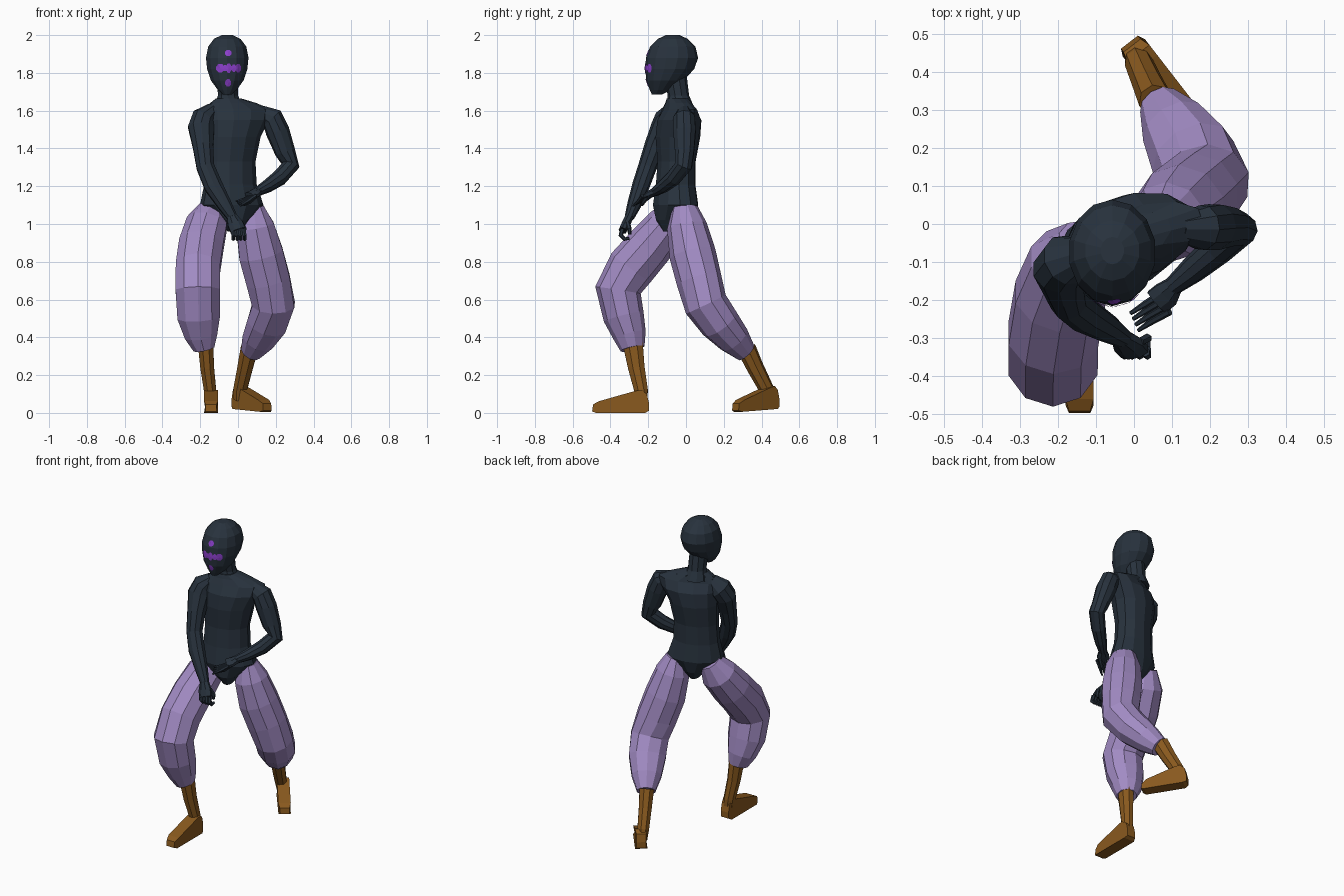
import bpy, bmesh, math
from mathutils import Vector
from mathutils.bvhtree import BVHTree


def material(name, rgb):
    m = bpy.data.materials.new(name)
    m.diffuse_color = (*rgb, 1)
    return m


SLATE = material("dark slate", (0.021, 0.032, 0.047))
LILAC = material("lilac cloth", (0.36, 0.26, 0.55))
BROWN = material("brown leather", (0.25, 0.10, 0.013))
VIOLET = material("bright violet", (0.26, 0.05, 0.60))


def finish(name, bm, mat):
    bmesh.ops.recalc_face_normals(bm, faces=bm.faces)
    me = bpy.data.meshes.new(name)
    bm.to_mesh(me)
    bm.free()
    me.materials.append(mat)
    ob = bpy.data.objects.new(name, me)
    bpy.context.collection.objects.link(ob)
    return ob


def loft(name, rings, mat, side=(1, 0, 0), sides=10, level=False):
    """Tube through rings (x, y, z, side radius, depth radius)."""
    bm = bmesh.new()
    pts = [Vector(r[:3]) for r in rings]
    loops = []
    for i, r in enumerate(rings):
        t = pts[min(i + 1, len(pts) - 1)] - pts[max(i - 1, 0)]
        t = Vector((0, 0, 1)) if level else t.normalized()
        s = Vector(side)
        s = (s - t * s.dot(t)).normalized()
        f = t.cross(s)
        loop = []
        for k in range(sides):
            a = 2 * math.pi * (k + 0.5) / sides
            loop.append(bm.verts.new(pts[i] + 1.03 * (s * r[3] * math.cos(a) + f * r[4] * math.sin(a))))
        loops.append(loop)
    for a, b in zip(loops, loops[1:]):
        for k in range(sides):
            n = (k + 1) % sides
            bm.faces.new((a[k], a[n], b[n], b[k]))
    bm.faces.new(loops[0])
    bm.faces.new(loops[-1])
    return finish(name, bm, mat)


def foot(name, heel, toe, length):
    """Side profile of a shoe, extruded across its width and narrowed at both ends."""
    profile = [(0, 0.012), (0, 0.05), (0.012, 0.1), (0.04, 0.122),
               (0.075, 0.115), (0.255, 0.062), (0.285, 0.045), (0.29, 0.008), (0.27, 0), (0.02, 0)]
    heel, toe = Vector(heel), Vector(toe)
    d = (toe - heel).normalized()
    s = Vector((-d.y, d.x, 0)).normalized()
    bm = bmesh.new()
    rows = []
    for sign in (-1, 1):
        row = []
        for u, z in profile:
            w = 0.028 if (u < 0.015 or u > 0.28) else 0.037
            row.append(bm.verts.new(heel + d * u * length / 0.29 + s * sign * w + Vector((0, 0, z))))
        rows.append(row)
    bm.faces.new(rows[0])
    bm.faces.new(rows[1])
    for k in range(len(profile)):
        n = (k + 1) % len(profile)
        bm.faces.new((rows[0][k], rows[0][n], rows[1][n], rows[1][k]))
    return finish(name, bm, BROWN)


# Torso, turned so the right shoulder leads
loft("torso", [(-0.022, -0.065, 0.96, 0.03, 0.055), (-0.027, -0.062, 1.02, 0.08, 0.095),
               (-0.033, -0.055, 1.1, 0.168, 0.112), (-0.04, -0.055, 1.21, 0.138, 0.098),
               (-0.04, -0.05, 1.33, 0.132, 0.095), (-0.03, -0.043, 1.46, 0.148, 0.112),
               (-0.01, -0.035, 1.55, 0.175, 0.108), (0.0, -0.035, 1.605, 0.185, 0.075),
               (-0.025, -0.04, 1.64, 0.125, 0.06), (-0.05, -0.045, 1.665, 0.065, 0.055)],
     SLATE, side=(0.95, 0.31, 0), sides=12, level=True)

# Neck and head
loft("neck", [(-0.05, -0.03, 1.62, 0.075, 0.07), (-0.053, -0.04, 1.68, 0.055, 0.055),
              (-0.055, -0.06, 1.8, 0.055, 0.06)], SLATE, level=True)
head = loft("head", [(-0.057, -0.155, 1.685, 0.022, 0.025), (-0.057, -0.135, 1.71, 0.05, 0.055),
                     (-0.057, -0.112, 1.76, 0.086, 0.095), (-0.057, -0.086, 1.82, 0.106, 0.126),
                     (-0.057, -0.074, 1.88, 0.112, 0.134), (-0.057, -0.07, 1.94, 0.1, 0.116),
                     (-0.057, -0.07, 1.98, 0.07, 0.077), (-0.057, -0.07, 2.0, 0.03, 0.035)],
            SLATE, sides=14, level=True)

# Face marks, thin plates laid on the head
hm = bmesh.new()
hm.from_mesh(head.data)
tree = BVHTree.FromBMesh(hm)


def mark(name, x, z, rx, rz):
    def on_face(px, pz):
        hit = tree.ray_cast(Vector((px, -1, pz)), Vector((0, 1, 0)))[0]
        return hit + Vector((0, -0.004, 0))
    bm = bmesh.new()
    c = bm.verts.new(on_face(x, z))
    rim = [bm.verts.new(on_face(x + rx * math.cos(a * math.pi / 4 + 0.39), z + rz * math.sin(a * math.pi / 4 + 0.39)))
           for a in range(8)]
    for k in range(8):
        bm.faces.new((c, rim[k], rim[(k + 1) % 8]))
    finish(name, bm, VIOLET)


mark("brow_mark", -0.052, 1.905, 0.019, 0.018)
mark("chin_mark", -0.052, 1.747, 0.017, 0.021)
for i, (dx, rx, rz) in enumerate([(-0.042, 0.023, 0.025), (-0.017, 0.014, 0.017), (0.003, 0.015, 0.027),
                                  (0.03, 0.014, 0.021), (0.053, 0.016, 0.024)]):
    mark("eye_mark_%d" % (i + 1), -0.052 + dx, 1.825, rx, rz)
hm.free()

# Arms
loft("right_arm", [(-0.13, -0.075, 1.61, 0.035, 0.04), (-0.18, -0.095, 1.56, 0.065, 0.068),
                   (-0.195, -0.12, 1.51, 0.07, 0.065), (-0.185, -0.165, 1.41, 0.055, 0.055),
                   (-0.172, -0.205, 1.3, 0.048, 0.048), (-0.13, -0.24, 1.2, 0.05, 0.045),
                   (-0.07, -0.275, 1.1, 0.038, 0.036), (-0.03, -0.3, 1.035, 0.027, 0.025)], SLATE)
loft("left_arm", [(0.12, -0.01, 1.59, 0.035, 0.04), (0.18, -0.01, 1.56, 0.058, 0.06),
                  (0.21, -0.008, 1.49, 0.06, 0.062), (0.25, -0.008, 1.38, 0.05, 0.054),
                  (0.278, -0.012, 1.31, 0.046, 0.047), (0.22, -0.065, 1.245, 0.042, 0.042),
                  (0.155, -0.12, 1.2, 0.035, 0.034), (0.1, -0.165, 1.17, 0.024, 0.024)],
     SLATE, side=(-0.5, 0.85, -0.2))

# Hands: palm, four fingers and a thumb
loft("right_palm", [(-0.035, -0.297, 1.045, 0.026, 0.024), (-0.015, -0.318, 1.0, 0.042, 0.024),
                    (0.0, -0.335, 0.965, 0.042, 0.022)], SLATE, sides=8)
loft("left_palm", [(0.11, -0.157, 1.175, 0.023, 0.023), (0.085, -0.185, 1.16, 0.038, 0.02),
                   (0.06, -0.205, 1.15, 0.038, 0.017)], SLATE, side=(0.6, -0.7, -0.2), sides=8)
for i in range(4):
    x = -0.03 + 0.02 * i
    loft("right_finger_%d" % (i + 1), [(x, -0.337, 0.975, 0.012, 0.012), (x + 0.005, -0.345, 0.94, 0.011, 0.012),
                                       (x + 0.005, -0.325, 0.92, 0.01, 0.01), (x + 0.005, -0.3, 0.925, 0.008, 0.008)],
         SLATE, sides=6)
    y = -0.195 - 0.015 * i
    loft("left_finger_%d" % (i + 1), [(0.07 + 0.008 * i, y + 0.01, 1.15, 0.01, 0.01),
                                      (0.03 + 0.006 * i, y - 0.015, 1.13 - 0.004 * i, 0.009, 0.009),
                                      (-0.01 + 0.007 * i, y - 0.04, 1.12 - 0.008 * i, 0.005, 0.005)],
         SLATE, side=(0, 0, 1), sides=6)
loft("right_thumb", [(0.015, -0.31, 1.01, 0.012, 0.012), (0.035, -0.3, 0.975, 0.012, 0.012),
                     (0.03, -0.298, 0.945, 0.008, 0.008)], SLATE, sides=6)
loft("left_thumb", [(0.095, -0.2, 1.15, 0.012, 0.012), (0.06, -0.225, 1.115, 0.01, 0.01),
                    (0.03, -0.235, 1.1, 0.007, 0.007)], SLATE, side=(0, 0, 1), sides=6)

# Baggy trouser legs, front leg and trailing leg
loft("front_trouser_leg", [(-0.135, -0.05, 1.09, 0.065, 0.065), (-0.165, -0.1, 1.0, 0.11, 0.105),
                           (-0.195, -0.19, 0.885, 0.12, 0.12), (-0.212, -0.29, 0.77, 0.12, 0.125),
                           (-0.213, -0.36, 0.65, 0.12, 0.118), (-0.208, -0.33, 0.51, 0.115, 0.105),
                           (-0.195, -0.298, 0.41, 0.088, 0.085), (-0.18, -0.283, 0.34, 0.057, 0.063)], LILAC)
loft("back_trouser_leg", [(0.075, -0.005, 1.09, 0.055, 0.07), (0.09, 0.005, 0.99, 0.1, 0.105),
                          (0.122, 0.035, 0.84, 0.12, 0.12), (0.16, 0.07, 0.7, 0.12, 0.115),
                          (0.188, 0.105, 0.575, 0.115, 0.112), (0.155, 0.178, 0.475, 0.112, 0.102),
                          (0.108, 0.253, 0.39, 0.09, 0.085), (0.068, 0.315, 0.322, 0.055, 0.058)],
     LILAC, side=(0.8, 0.6, 0))

# Boots
loft("front_boot_shaft", [(-0.172, -0.282, 0.37, 0.043, 0.056), (-0.163, -0.263, 0.24, 0.038, 0.046),
                          (-0.148, -0.238, 0.12, 0.034, 0.038), (-0.145, -0.236, 0.06, 0.03, 0.034)], BROWN, sides=8)
foot("front_boot_foot", (-0.143, -0.195, 0), (-0.143, -0.49, 0), 0.302)
loft("back_boot_shaft", [(0.06, 0.32, 0.34, 0.045, 0.052), (0.038, 0.367, 0.24, 0.04, 0.046),
                         (0.013, 0.424, 0.13, 0.036, 0.04), (0.007, 0.442, 0.07, 0.03, 0.034)],
     BROWN, side=(0.8, 0.6, 0), sides=8)
foot("back_boot_foot", (-0.012, 0.478, 0.022), (0.153, 0.265, 0.005), 0.275)
